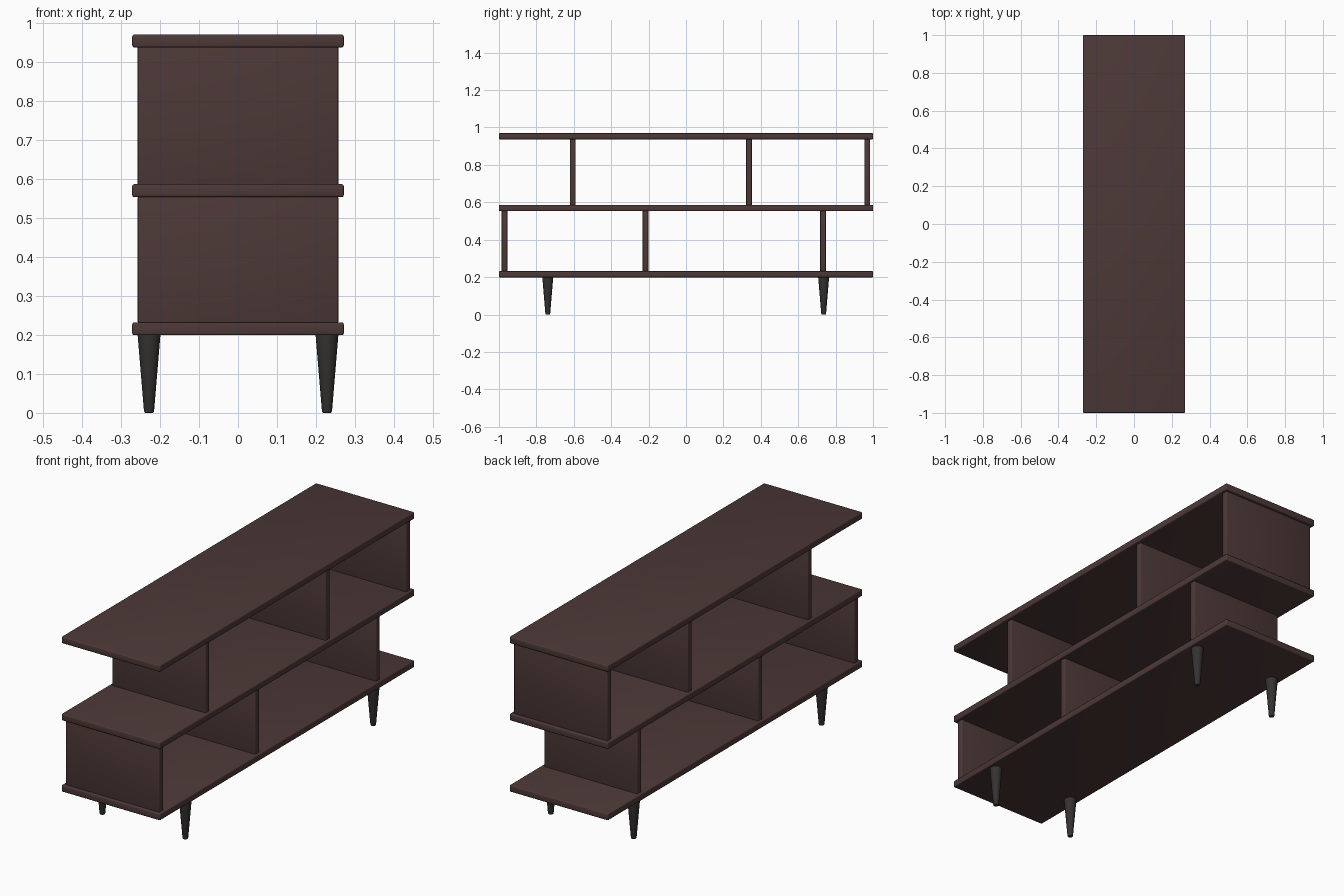
import bpy, bmesh
from mathutils import Matrix

if "Cube" in bpy.data.objects:
    bpy.data.objects.remove(bpy.data.objects["Cube"])


def material(name, rgb):
    m = bpy.data.materials.new(name)
    m.diffuse_color = (*rgb, 1.0)
    m.use_nodes = True
    m.node_tree.nodes["Principled BSDF"].inputs["Base Color"].default_value = m.diffuse_color
    return m


WOOD = material("dark brown wood", (0.072, 0.040, 0.038))
LEG = material("charcoal", (0.036, 0.032, 0.031))


def finish(name, bm, mat):
    mesh = bpy.data.meshes.new(name)
    bm.to_mesh(mesh)
    bm.free()
    mesh.materials.append(mat)
    ob = bpy.data.objects.new(name, mesh)
    bpy.context.collection.objects.link(ob)
    bpy.ops.object.select_all(action='DESELECT')
    ob.select_set(True)
    bpy.context.view_layer.objects.active = ob
    bpy.ops.object.shade_smooth_by_angle(angle=0.6)
    return ob


def board(name, size, centre, bevel):
    bm = bmesh.new()
    bmesh.ops.create_cube(bm, size=1.0, matrix=Matrix.Translation(centre) @ Matrix.Diagonal((*size, 1.0)))
    bmesh.ops.bevel(bm, geom=bm.edges[:], offset=bevel, segments=3, profile=0.5, affect='EDGES')
    return finish(name, bm, WOOD)


def turned_leg(name, x, y):
    # tapered round leg with a softened foot
    profile = [(0.009, 0.0), (0.0115, 0.001), (0.013, 0.005), (0.0295, 0.203)]
    n = 32
    bm = bmesh.new()
    rings = []
    for r, z in profile:
        rings.append(bmesh.ops.create_circle(
            bm, segments=n, radius=r, matrix=Matrix.Translation((x, y, z)))["verts"])
    for a, b in zip(rings, rings[1:]):
        for i in range(n):
            j = (i + 1) % n
            bm.faces.new((a[i], a[j], b[j], b[i]))
    bm.faces.new(rings[0])
    bm.faces.new(rings[-1])
    bmesh.ops.recalc_face_normals(bm, faces=bm.faces[:])
    return finish(name, bm, LEG)


# Three long shelves
T = 0.033
for name, z in (("bottom_shelf", 0.2155), ("middle_shelf", 0.5695), ("top_shelf", 0.953)):
    board(name, (0.542, 2.0, T), (0, 0, z), 0.005)

# Staggered upright dividers on each level
levels = {
    "lower_divider": (0.231, 0.554, (-0.970, -0.216, 0.733)),
    "upper_divider": (0.585, 0.9375, (-0.606, 0.337, 0.969)),
}
for name, (z0, z1, ys) in levels.items():
    for i, y in enumerate(ys):
        board(f"{name}_{i + 1}", (0.514, 0.031, z1 - z0 + 0.004), (0, y, (z0 + z1) / 2), 0.004)

# Four legs
for fb, y in (("front", -0.739), ("back", 0.736)):
    for side, x in (("left", -0.228), ("right", 0.228)):
        turned_leg(f"{fb}_{side}_leg", x, y)
